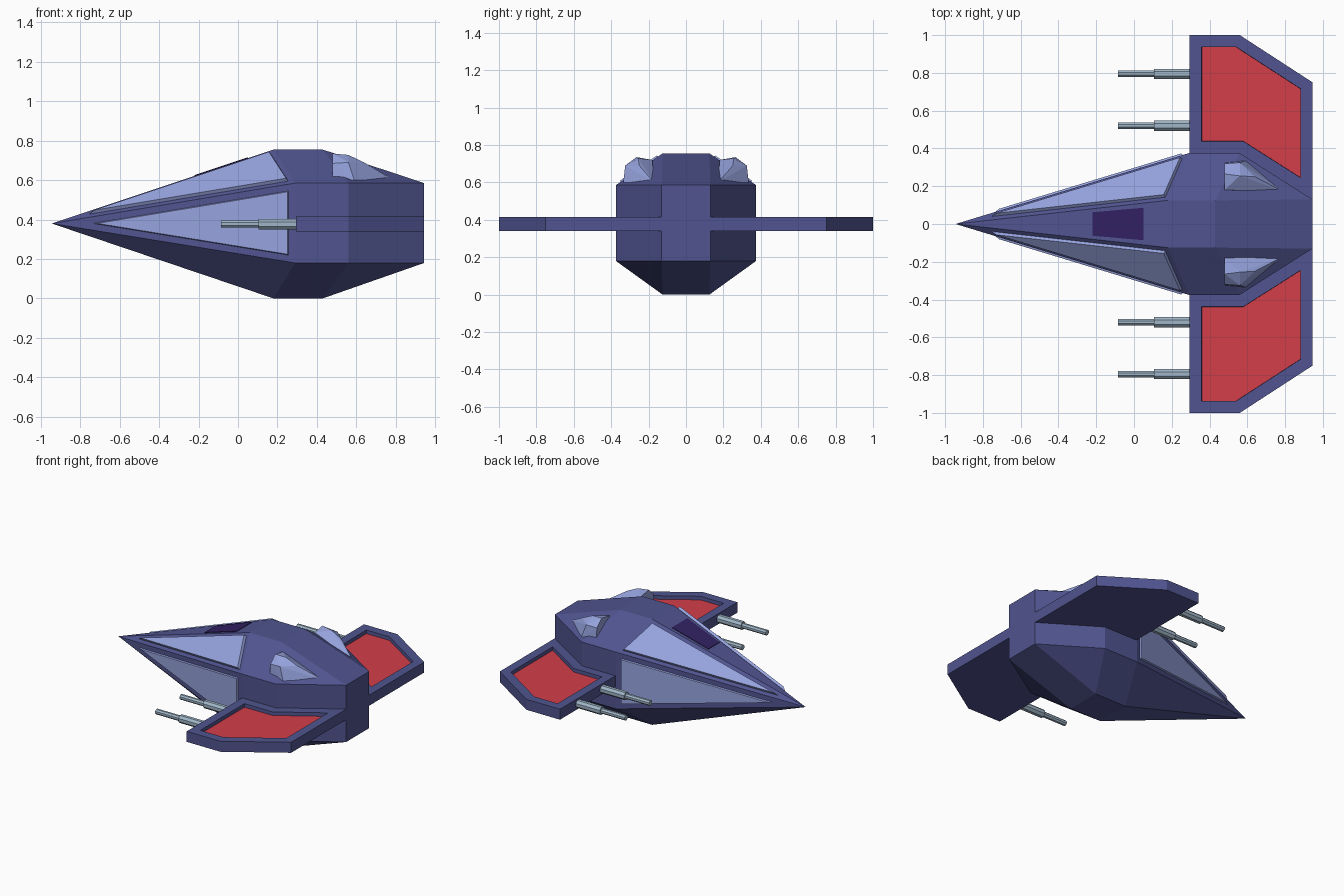
import bpy, bmesh, math
from mathutils import Matrix, Vector

if "Cube" in bpy.data.objects:
    bpy.data.objects.remove(bpy.data.objects["Cube"])


def material(name, rgb):
    m = bpy.data.materials.new(name)
    lin = [((c / 255 + 0.055) / 1.055) ** 2.4 for c in rgb]
    m.diffuse_color = (*lin, 1)
    m.use_nodes = True
    m.node_tree.nodes["Principled BSDF"].inputs["Base Color"].default_value = m.diffuse_color
    return m


NAVY = material("navy hull", (80, 84, 143))
SKY = material("pale blue panel", (150, 163, 222))
RED = material("red inlay", (212, 62, 74))
PURPLE = material("dark purple window", (50, 33, 98))
STEEL = material("steel grey", (160, 182, 200))


def finish(bm, name, mats, mirror=False):
    bmesh.ops.recalc_face_normals(bm, faces=bm.faces)
    me = bpy.data.meshes.new(name)
    bm.to_mesh(me)
    bm.free()
    for m in mats:
        me.materials.append(m)
    ob = bpy.data.objects.new(name, me)
    bpy.context.collection.objects.link(ob)
    if mirror:
        mod = ob.modifiers.new("mirror", "MIRROR")
        mod.use_axis = (False, True, False)
    return ob


def solid(points):
    """Convex solid around the points, with flat areas merged."""
    bm = bmesh.new()
    for p in points:
        bm.verts.new(p)
    r = bmesh.ops.convex_hull(bm, input=bm.verts)
    loose = [v for v in bm.verts if not v.link_faces]
    bmesh.ops.delete(bm, geom=loose, context="VERTS")
    bmesh.ops.dissolve_limit(bm, angle_limit=math.radians(1), verts=bm.verts, edges=bm.edges)
    bmesh.ops.recalc_face_normals(bm, faces=bm.faces)
    return bm


def prism(outline, z0, z1):
    bm = bmesh.new()
    f = bm.faces.new([bm.verts.new((x, y, z0)) for x, y in outline])
    r = bmesh.ops.extrude_face_region(bm, geom=[f])
    bmesh.ops.translate(bm, vec=(0, 0, z1 - z0),
                        verts=[v for v in r["geom"] if isinstance(v, bmesh.types.BMVert)])
    bmesh.ops.recalc_face_normals(bm, faces=bm.faces)
    return bm


# Hull: faceted wedge with raised pale panels on the nose
nose = Vector((-0.945, 0, 0.38))
pts = [nose]
for s in (-1, 1):
    for x in (0.18, 0.43):
        pts += [(x, s * 0.125, 0.755), (x, s * 0.125, 0)]
    for x, y in ((0.29, 0.375), (0.56, 0.375), (0.945, 0.13)):
        pts += [(x, s * y, 0.585), (x, s * y, 0.18)]
hull = solid(pts)
nose_faces = [f for f in hull.faces if any((v.co - nose).length < 1e-4 for v in f.verts)]
for f in nose_faces:
    upper = f.normal.z > 0.2 and abs(f.normal.y) > 0.1
    side = abs(f.normal.z) < 0.1
    if upper or side:
        bmesh.ops.inset_individual(hull, faces=[f], thickness=0.024 if upper else 0.034,
                                   use_even_offset=True)
        rim = bmesh.ops.inset_individual(hull, faces=[f], thickness=0.004,
                                         depth=0.018 if upper else 0.01, use_even_offset=True)
        for g in rim["faces"] + [f]:
            g.material_index = 1
finish(hull, "hull", [NAVY, SKY])

# Cockpit window: thin plate lying on the sloping top of the nose
top = lambda x, lift: 0.38 + (x + 0.945) / 3 + lift
finish(solid([(x, s * y, top(x, l)) for x, y in ((-0.22, 0.062), (0.05, 0.086))
              for s in (-1, 1) for l in (-0.004, 0.004)]), "cockpit_window", [PURPLE])

# Wings: flat slabs with a sunken red inlay on top
wing = prism([(0.295, 1), (0.56, 1), (0.945, 0.75), (0.945, 0.13), (0.56, 0.375), (0.295, 0.375)],
             0.34, 0.415)
deck = max(wing.faces, key=lambda f: f.normal.z)
bmesh.ops.inset_individual(wing, faces=[deck], thickness=0.063, use_even_offset=True)
bmesh.ops.inset_individual(wing, faces=[deck], thickness=0.001, depth=-0.025, use_even_offset=True)
deck.material_index = 1
finish(wing, "wings", [NAVY, RED], mirror=True)

# Faceted intakes on the rear shoulders
finish(solid([(0.48, 0.325, 0.6), (0.48, 0.32, 0.685), (0.48, 0.265, 0.735), (0.48, 0.18, 0.72),
              (0.48, 0.175, 0.6), (0.59, 0.335, 0.6), (0.56, 0.325, 0.69), (0.56, 0.255, 0.728),
              (0.64, 0.25, 0.69), (0.79, 0.172, 0.6)]),
       "shoulder_intakes", [SKY], mirror=True)

# Guns: thick sleeve and thin barrel, two on each wing
guns = bmesh.new()
for y in (0.52, 0.795):
    for x0, x1, r in ((0.105, 0.3, 0.029), (-0.085, 0.11, 0.019)):
        place = (Matrix.Translation(((x0 + x1) / 2, y, 0.377))
                 @ Matrix.Rotation(math.pi / 2, 4, "Y") @ Matrix.Rotation(math.pi / 8, 4, "Z"))
        bmesh.ops.create_cone(guns, cap_ends=True, segments=8, radius1=r, radius2=r,
                              depth=x1 - x0, matrix=place)
finish(guns, "wing_guns", [STEEL], mirror=True)
